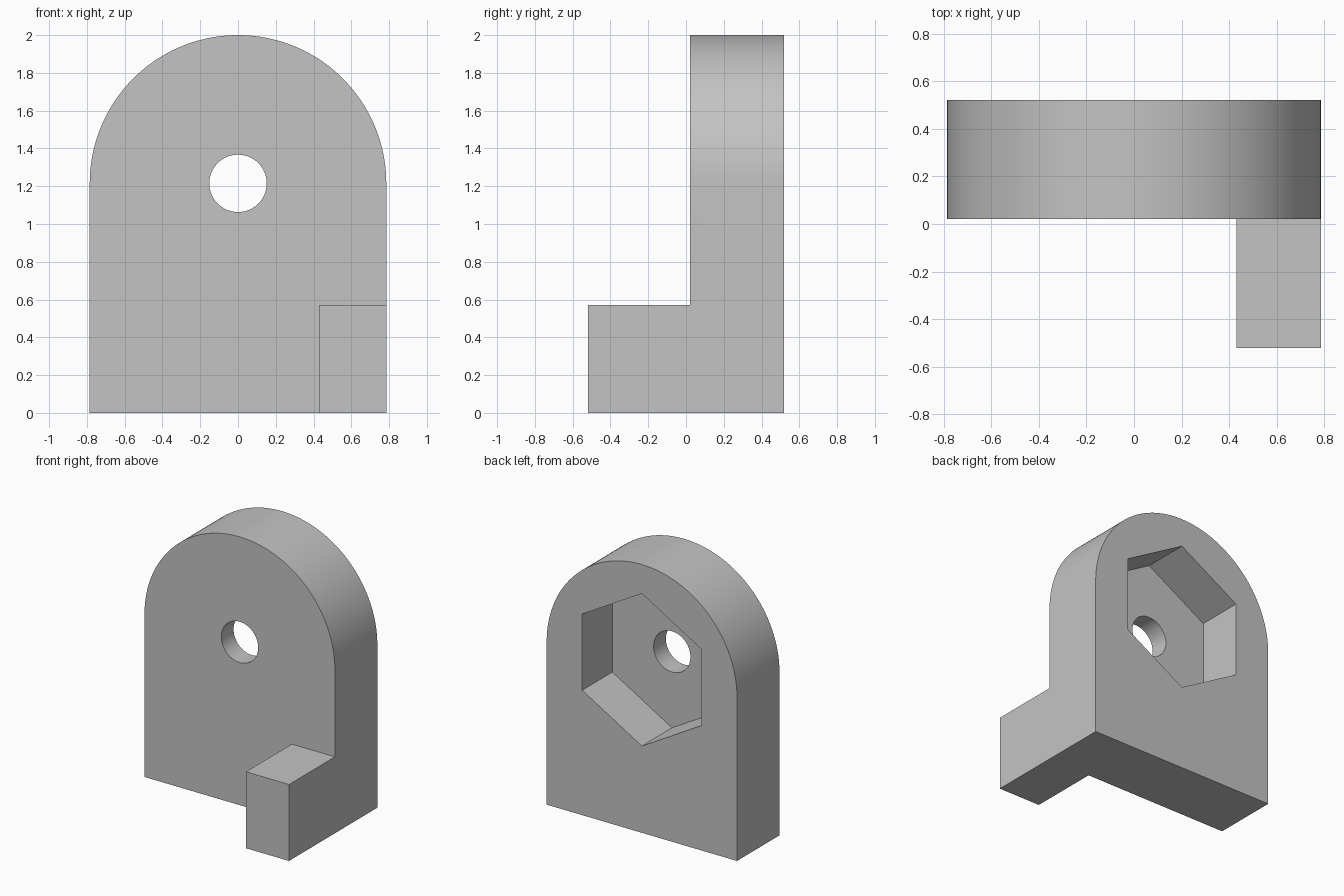
import bpy, bmesh, math

cube = bpy.data.objects.get("Cube")
if cube:
    bpy.data.objects.remove(cube, do_unlink=True)

HALF_W = 0.785
AXIS_Z = 2 - HALF_W          # shared centre of arch, hole and pocket
FRONT, SHOULDER, BACK = -0.52, 0.02, 0.52
POCKET_FLOOR = 0.165

grey = bpy.data.materials.new("plain grey")
grey.use_nodes = True
colour = (0.55, 0.55, 0.55, 1)
grey.diffuse_color = colour
grey.node_tree.nodes["Principled BSDF"].inputs["Base Color"].default_value = colour


def arc(radius, start, end, steps):
    """Points in the xz plane around the shared axis."""
    angles = [start + (end - start) * i / steps for i in range(steps + 1)]
    return [(radius * math.cos(a), AXIS_Z + radius * math.sin(a)) for a in angles]


def extrude_profile(name, profile, y0, y1):
    """Solid made by pushing an xz profile from y0 to y1."""
    bm = bmesh.new()
    face = bm.faces.new([bm.verts.new((x, y0, z)) for x, z in profile])
    result = bmesh.ops.extrude_face_region(bm, geom=[face])
    verts = [v for v in result["geom"] if isinstance(v, bmesh.types.BMVert)]
    bmesh.ops.translate(bm, verts=verts, vec=(0, y1 - y0, 0))
    bmesh.ops.recalc_face_normals(bm, faces=bm.faces)
    mesh = bpy.data.meshes.new(name)
    bm.to_mesh(mesh)
    bm.free()
    mesh.materials.append(grey)
    obj = bpy.data.objects.new(name, mesh)
    bpy.context.collection.objects.link(obj)
    return obj


def combine(target, tool, operation):
    """Apply a boolean and discard the tool."""
    tool.hide_render = True
    mod = target.modifiers.new(operation.lower(), "BOOLEAN")
    mod.operation, mod.solver, mod.object = operation, "EXACT", tool
    bpy.context.view_layer.objects.active = target
    bpy.ops.object.modifier_apply(modifier=mod.name)
    bpy.data.objects.remove(tool, do_unlink=True)


# Arched plate
plate = extrude_profile(
    "arched_bracket",
    [(-HALF_W, 0), (HALF_W, 0)] + arc(HALF_W, 0, math.pi, 96),
    SHOULDER, BACK)

# Foot block on the left front corner, flush with the plate's side and base
foot = extrude_profile(
    "foot_block", [(0.43, 0), (HALF_W, 0), (HALF_W, 0.57), (0.43, 0.57)],
    FRONT, SHOULDER + 0.1)
combine(plate, foot, "UNION")

# Round through hole
hole = extrude_profile("hole_cutter", arc(0.152, 0, math.tau, 64)[:-1], -0.1, 0.6)
combine(plate, hole, "DIFFERENCE")

# Hexagonal pocket in the back, points up and down
pocket = extrude_profile(
    "pocket_cutter", arc(0.568, math.pi / 6, math.pi / 6 + math.tau, 6)[:-1],
    POCKET_FLOOR, 0.6)
combine(plate, pocket, "DIFFERENCE")

# Merge coplanar faces, then smooth only the curved walls
bm = bmesh.new()
bm.from_mesh(plate.data)
bmesh.ops.remove_doubles(bm, verts=bm.verts, dist=0.0001)
bmesh.ops.dissolve_limit(bm, angle_limit=math.radians(0.5),
                         verts=bm.verts, edges=bm.edges)
bm.to_mesh(plate.data)
bm.free()
bpy.ops.object.select_all(action="DESELECT")
plate.select_set(True)
bpy.context.view_layer.objects.active = plate
bpy.ops.object.shade_smooth_by_angle(angle=math.radians(30))
